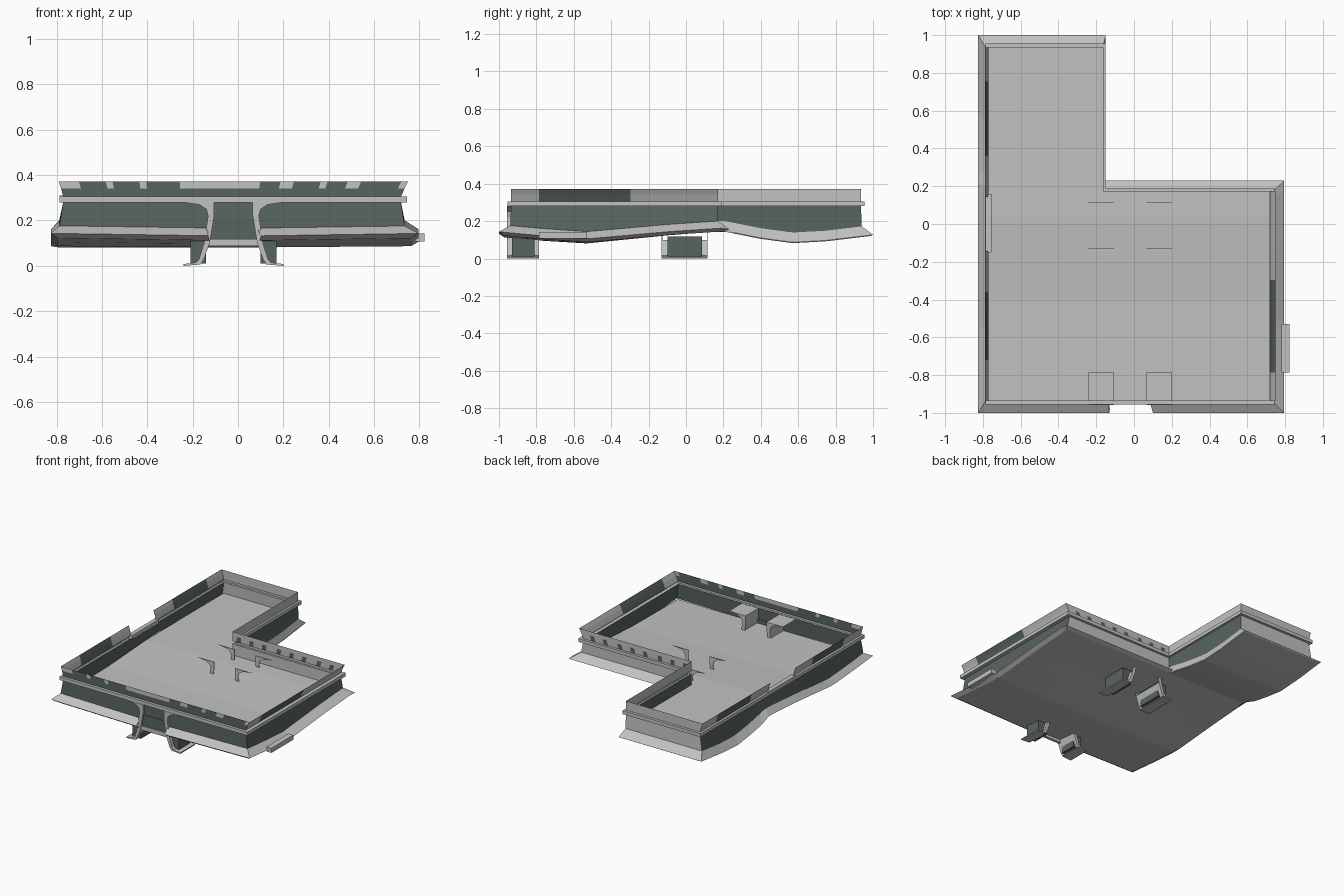
import bpy, bmesh, math

if "Cube" in bpy.data.objects:
    bpy.data.objects.remove(bpy.data.objects["Cube"])


def material(name, c):
    m = bpy.data.materials.new(name)
    m.diffuse_color = (*c, 1)
    m.use_nodes = True
    m.node_tree.nodes["Principled BSDF"].inputs["Base Color"].default_value = m.diffuse_color
    return m


MATS = [material("light concrete", (0.54, 0.54, 0.525)),
        material("dark green grey", (0.097, 0.128, 0.118))]
LIGHT, DARK = 0, 1


def finish(bm, name):
    me = bpy.data.meshes.new(name)
    bm.to_mesh(me)
    bm.free()
    for m in MATS:
        me.materials.append(m)
    ob = bpy.data.objects.new(name, me)
    bpy.context.collection.objects.link(ob)
    return ob


# Wavy height of the underside
WAVE = [(-1, .125), (-.78, .105), (-.53, .087), (-.1, .125), (.2, .145),
        (.4, .105), (.57, .082), (.75, .092), (1, .122)]
# Gentle ramp of the inner floor
RAMP = [(-1, .168), (-.4, .175), (.04, .2), (1, .2)]


def interp(table, y):
    y = max(-1, min(1, y))
    for (a, za), (b, zb) in zip(table, table[1:]):
        if y <= b:
            return za + (zb - za) * (y - a) / (b - a)


def h(x, y):
    return interp(WAVE, y) - 0.012 * max(0, 1 - abs(x) / .8) * max(0, min(1, -y))


# L-shaped outlines; edges: 0 front, 1 right, 2 inner back, 3 arm right, 4 arm back, 5 left
def outline(x0, x1, xi, y0, yi, y1):
    return [(x0, y0), (x1, y0), (x1, yi), (xi, yi), (xi, y1), (x0, y1)]


def strip(name, rings, n, rule):
    """Join L-shaped rings; rule(edge, row, x, y) gives a material or None for a gap."""
    bm = bmesh.new()
    for e in range(6):
        rows = []
        for poly, zf in rings:
            (ax, ay), (bx, by) = poly[e], poly[(e + 1) % 6]
            row = []
            for i in range(n + 1):
                x, y = ax + (bx - ax) * i / n, ay + (by - ay) * i / n
                row.append(bm.verts.new((x, y, zf(x, y))))
            rows.append(row)
        for r in range(len(rows) - 1):
            for i in range(n):
                q = [rows[r][i], rows[r][i + 1], rows[r + 1][i + 1], rows[r + 1][i]]
                c = sum((v.co for v in q), q[0].co * 0) / 4
                m = rule(e, r, c.x, c.y)
                if m is not None:
                    bm.faces.new(q).material_index = m
    bmesh.ops.delete(bm, geom=[v for v in bm.verts if not v.link_faces], context='VERTS')
    bmesh.ops.remove_doubles(bm, verts=bm.verts, dist=1e-4)
    return finish(bm, name)


def flat(z):
    return lambda x, y: z


EDGE_IN = outline(-.795, .765, -.152, -.97, .2, .99)
EDGE = outline(-.825, .795, -.15, -1, .23, 1)
WALL_LOW = outline(-.788, .735, -.165, -.94, .172, .94)
WALL_TOP = outline(-.77, .718, -.165, -.935, .172, .935)
BAND = outline(-.787, .745, -.15, -.955, .19, .955)
PARA_TOP = outline(-.79, .75, -.165, -.935, .172, .935)

# Sloped skirt with an opening at the front door
strip("skirt", [(EDGE_IN, h), (EDGE, lambda x, y: h(x, y) + (.018 if y < .24 else .005)),
                (WALL_LOW, lambda x, y: h(x, y) + .057)], 28,
      lambda e, r, x, y: None if e == 0 and -.135 < x < .105 else LIGHT)

# Lower wall: dark apart from the two back walls
strip("lower_wall", [(WALL_LOW, lambda x, y: h(x, y) + .055), (WALL_TOP, flat(.282))], 28,
      lambda e, r, x, y: LIGHT if e in (2, 4) else DARK)

# Projecting band
strip("band", [(WALL_TOP, flat(.28)), (BAND, flat(.28)), (BAND, flat(.305)),
               (WALL_TOP, flat(.305))], 1, lambda e, r, x, y: LIGHT)


# Parapet with windows, leaning outward on the long sides
def parapet_rule(e, r, x, y):
    if e == 0:
        if r == 0:
            return DARK
        light = x < -.69 or -.25 < x < .09 or x > .7
        light = light or any(abs(x - c) < .018 for c in (-.555, -.415, .215, .365, .505))
        return LIGHT if light else DARK
    if e == 1:
        return DARK if -.79 < y < -.29 else LIGHT
    if e == 2:
        return DARK if r == 0 and int((x + 1) / .018) % 6 in (0, 1) else LIGHT
    if e == 5:
        if -.15 < y < .16:
            return None
        return DARK if .36 < y < .75 or -.73 < y < -.35 else LIGHT
    return LIGHT


PARA_MID = [((a[0] + b[0]) / 2, a[1]) for a, b in zip(WALL_TOP, PARA_TOP)]
strip("parapet", [(WALL_TOP, flat(.303)), (PARA_MID, flat(.342)), (PARA_TOP, flat(.372))],
      52, parapet_rule)


def sheet(name, poly, xs, ys, zf, gap):
    """L-shaped height field filling an outline, with an optional door notch."""
    (x0, y0), (x1, _), (_, yi), (xi, _), (_, y1), _ = poly
    xs, ys = sorted({x0, xi, x1, *xs}), sorted({y0, yi, y1, *ys})
    bm = bmesh.new()
    grid = [[bm.verts.new((x, y, zf(x, y))) for x in xs] for y in ys]
    for j in range(len(ys) - 1):
        for i in range(len(xs) - 1):
            cx, cy = (xs[i] + xs[i + 1]) / 2, (ys[j] + ys[j + 1]) / 2
            if (cy > yi and cx > xi) or (gap and cy < -.945 and -.13 < cx < .1):
                continue
            bm.faces.new((grid[j][i], grid[j][i + 1], grid[j + 1][i + 1], grid[j + 1][i]))
    bmesh.ops.delete(bm, geom=[v for v in bm.verts if not v.link_faces], context='VERTS')
    return finish(bm, name)


# Wavy underside and the smoother floor above it
sheet("underside", EDGE_IN, (-.6, -.4, -.13, 0, .1, .4, .6),
      [-.945, *[-.9 + .1 * i for i in range(19)], -.78, -.53, .57, .75], h, True)
sheet("inner_floor", outline(-.775, .722, -.165, -.937, .172, .937), (), (-.4, .04),
      lambda x, y: interp(RAMP, y), False)


def prism(name, pts, y0, y1, mat=LIGHT):
    """Extrude an x-z outline along y."""
    bm = bmesh.new()
    a = [bm.verts.new((x, y0, z)) for x, z in pts]
    b = [bm.verts.new((x, y1, z)) for x, z in pts]
    bm.faces.new(a)
    bm.faces.new(b[::-1])
    for i in range(len(pts)):
        bm.faces.new((a[i - 1], a[i], b[i], b[i - 1]))
    bmesh.ops.recalc_face_normals(bm, faces=bm.faces)
    for f in bm.faces:
        f.material_index = mat
    return finish(bm, name)


def box(name, x0, x1, y0, y1, z0, z1, mat=LIGHT):
    return prism(name, [(x0, z0), (x1, z0), (x1, z1), (x0, z1)], y0, y1, mat)


# Flared legs, mirrored about the doorway centre
LEG = [(.085, .28), (.085, .22), (.105, .1), (.13, .03), (.145, .006), (.22, 0), (.22, .008),
       (.165, .015), (.152, .03), (.13, .1), (.112, .22), (.12, .25), (.15, .27), (.22, .28)]
LOW = [(.105, .1), (.13, .03), (.145, .006), (.22, 0), (.22, .008),
       (.165, .015), (.152, .03), (.13, .1)]
for s, side in ((-1, "left"), (1, "right")):
    def place(pts):
        return [(-.02 + s * d, z) for d, z in pts]
    core = place([(.12, .01), (.19, .01), (.19, .118), (.12, .118)])
    prism("front_leg_" + side, place(LEG), -.957, -.787)
    prism("front_leg_core_" + side, core, -.93, -.81, DARK)
    prism("back_leg_sheet_" + side, place(LOW), -.13, .115)
    prism("back_leg_core_" + side, core, -.1, .085, DARK)
    for y, end in ((-.13, "front"), (.111, "rear")):
        prism("back_leg_bracket_" + side + "_" + end, place(LEG), y, y + .004)

# Door sill, side ledge and the shelf in the left parapet gap
box("door_sill", -.13, .095, -.95, -.93, .088, .118)
box("door_panel", -.13, .095, -.942, -.936, .118, .2, DARK)
box("side_ledge", .78, .822, -.785, -.53, .108, .142)
box("left_shelf", -.787, -.755, -.15, .16, .28, .31)
